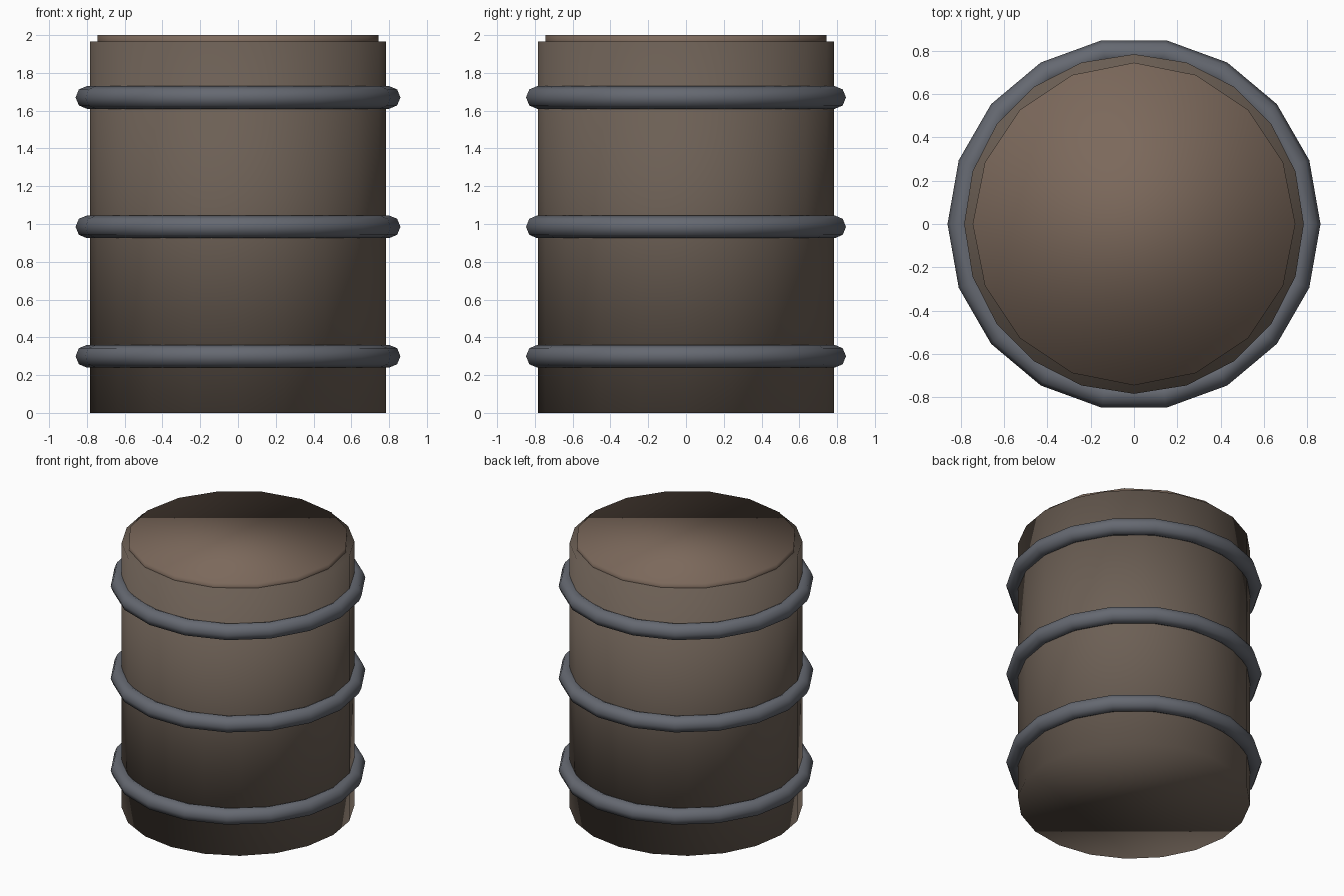
import bpy

if "Cube" in bpy.data.objects:
    bpy.data.objects.remove(bpy.data.objects["Cube"])


def material(name, rgb):
    m = bpy.data.materials.new(name)
    m.diffuse_color = (*rgb, 1)
    m.use_nodes = True
    m.node_tree.nodes["Principled BSDF"].inputs["Base Color"].default_value = m.diffuse_color
    return m


def finish(name, mat):
    ob = bpy.context.object
    ob.name = name
    ob.data.materials.append(mat)
    bpy.ops.object.shade_smooth()


def drum(name, sides, radius, z0, z1, mat):
    bpy.ops.mesh.primitive_cylinder_add(vertices=sides, radius=radius, depth=z1 - z0,
                                        location=(0, 0, (z0 + z1) / 2))
    finish(name, mat)


wood = material("dark_wood", (0.15, 0.115, 0.09))
lid_wood = material("lid_wood", (0.20, 0.14, 0.105))
iron = material("iron", (0.13, 0.14, 0.165))

# Barrel body and the slightly narrower lid set into its top
drum("barrel_body", 20, 0.783, 0, 1.965, wood)
drum("barrel_lid", 16, 0.744, 1.93, 2.0, lid_wood)

# Three metal hoops
for name, z in (("lower_hoop", 0.30), ("middle_hoop", 0.985), ("upper_hoop", 1.67)):
    bpy.ops.mesh.primitive_torus_add(major_radius=0.80, minor_radius=0.06, major_segments=18,
                                     minor_segments=8, location=(0, 0, z))
    finish(name, iron)
